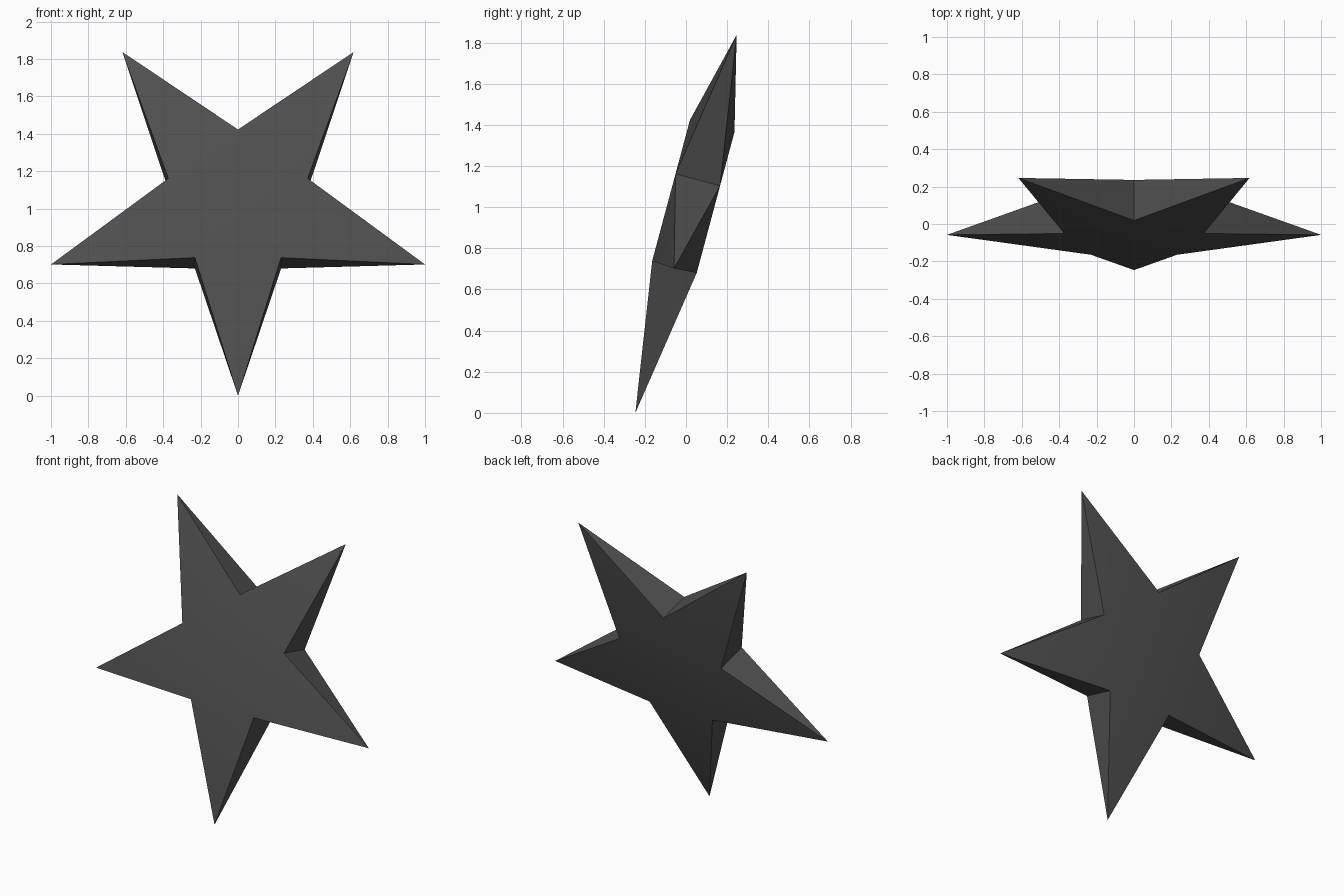
import bpy
import bmesh
import math
from mathutils import Matrix

cube = bpy.data.objects.get("Cube")
if cube:
    bpy.data.objects.remove(cube, do_unlink=True)

POINTS = 5
TIP_RADIUS = 1.0515
NOTCH_RADIUS = 0.392
HALF_DEPTH = 0.112
TILT = math.radians(15)

# Dark grey material
grey = bpy.data.materials.new("dark_grey")
grey.use_nodes = True
colour = (0.08, 0.08, 0.08, 1)
grey.diffuse_color = colour
bsdf = grey.node_tree.nodes["Principled BSDF"]
bsdf.inputs["Base Color"].default_value = colour
bsdf.inputs["Roughness"].default_value = 0.8

bm = bmesh.new()


def ring(radius, depth, offset):
    """Five vertices round the star centre, facing -y, first one at the bottom."""
    verts = []
    for i in range(POINTS):
        a = math.tau * (i + offset) / POINTS
        verts.append(bm.verts.new((radius * math.sin(a), depth, -radius * math.cos(a))))
    return verts


# Knife-edge tips, with the notches between them thick front to back
tips = ring(TIP_RADIUS, 0, 0)
front = ring(NOTCH_RADIUS, -HALF_DEPTH, 0.5)
back = ring(NOTCH_RADIUS, HALF_DEPTH, 0.5)

# Flat centre pentagons
bm.faces.new(front)
bm.faces.new(back[::-1])

for i in range(POINTS):
    nxt = (i + 1) % POINTS
    # Front and back slopes of each arm
    bm.faces.new((front[i - 1], tips[i], front[i]))
    bm.faces.new((back[i], tips[i], back[i - 1]))
    # Side walls of each notch
    bm.faces.new((front[i], tips[i], back[i]))
    bm.faces.new((front[i], back[i], tips[nxt]))

# Lean the top backwards and stand the lowest tip on the ground
bm.transform(Matrix.Rotation(-TILT, 4, "X"))
ys = [v.co.y for v in bm.verts]
zs = [v.co.z for v in bm.verts]
bm.transform(Matrix.Translation((0, -(min(ys) + max(ys)) / 2, -min(zs))))
bmesh.ops.recalc_face_normals(bm, faces=bm.faces[:])

mesh = bpy.data.meshes.new("star")
bm.to_mesh(mesh)
bm.free()
mesh.materials.append(grey)

star = bpy.data.objects.new("star", mesh)
bpy.context.collection.objects.link(star)

# Soft shading over the gentle arm slopes, crisp outer edges
bpy.ops.object.select_all(action="DESELECT")
star.select_set(True)
bpy.context.view_layer.objects.active = star
bpy.ops.object.shade_smooth_by_angle(angle=math.radians(30))
